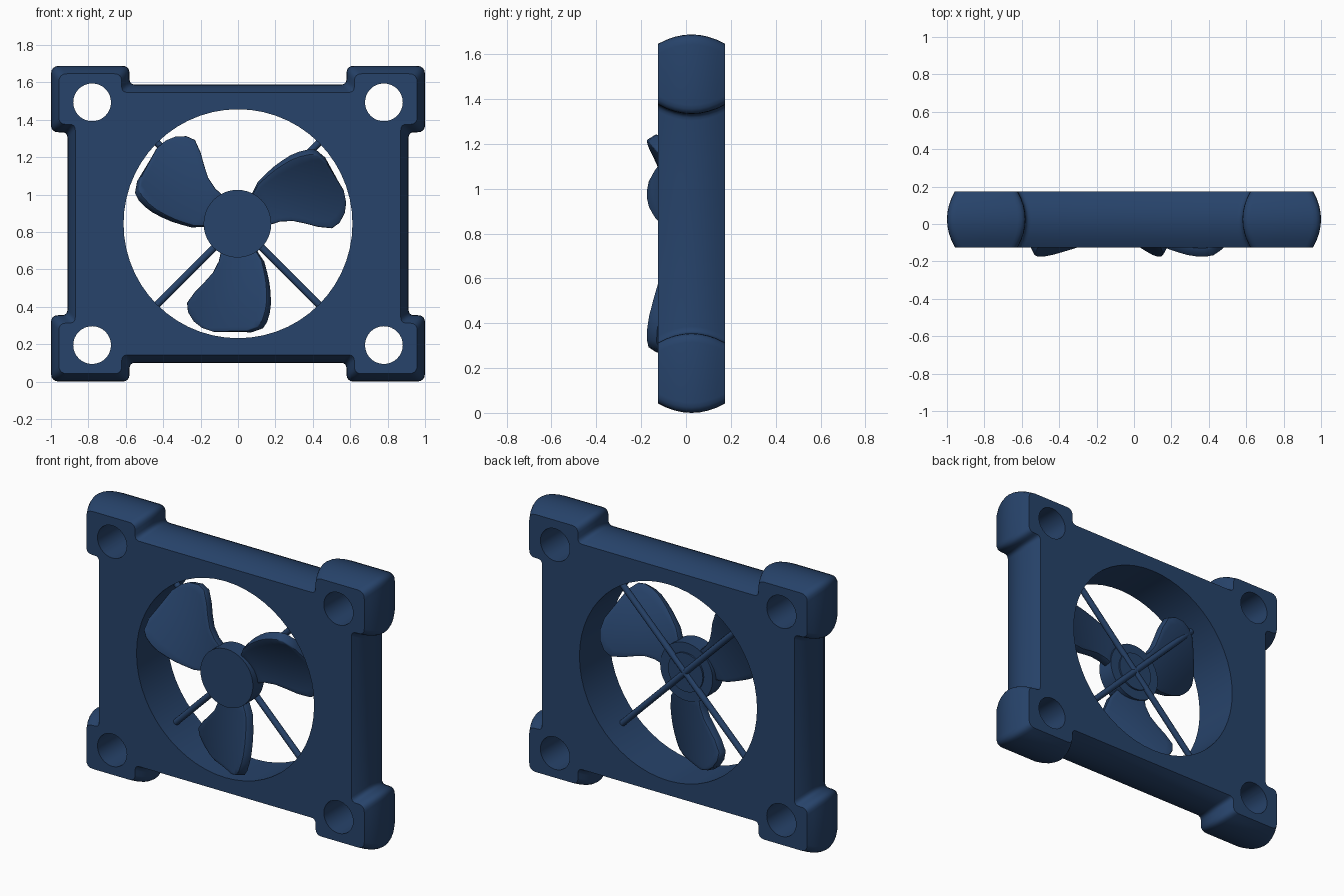
import bpy, bmesh, math
from mathutils import Vector, Matrix

if "Cube" in bpy.data.objects:
    bpy.data.objects.remove(bpy.data.objects["Cube"])

CZ = 0.844
blue = bpy.data.materials.new("dark_blue")
blue.diffuse_color = (0.02, 0.056, 0.145, 1)
blue.use_nodes = True
blue.node_tree.nodes["Principled BSDF"].inputs["Base Color"].default_value = blue.diffuse_color


def make(name, bm):
    bmesh.ops.recalc_face_normals(bm, faces=bm.faces)
    me = bpy.data.meshes.new(name)
    bm.to_mesh(me)
    bm.free()
    me.materials.append(blue)
    ob = bpy.data.objects.new(name, me)
    bpy.context.collection.objects.link(ob)
    return ob


def finish(ob, angle=35):
    bpy.ops.object.select_all(action='DESELECT')
    ob.select_set(True)
    bpy.context.view_layer.objects.active = ob
    bpy.ops.object.convert(target='MESH')
    bpy.ops.object.shade_smooth_by_angle(angle=math.radians(angle))


def add_cyl(bm, x, z, r, y0, y1, n):
    # cylinder along y
    m = Matrix.Translation((x, (y0 + y1) / 2, z)) @ Matrix.Rotation(math.pi / 2, 4, 'X')
    bmesh.ops.create_cone(bm, cap_ends=True, segments=n, radius1=r, radius2=r,
                          depth=y1 - y0, matrix=m)


def outline(d):
    # frame outline with corner lugs, inset by d, corners filleted
    q = [(.912 - d, .489 + d, .03), (1 - d, .489 + d, .04), (1 - d, .844 - d, .045),
         (.58 + d, .844 - d, .04), (.58 + d, .744 - d, .03)]
    pts = (q + [(-x, z, r) for x, z, r in reversed(q)]
           + [(-x, -z, r) for x, z, r in q] + [(x, -z, r) for x, z, r in reversed(q)])
    out = []
    for i, (x, z, r) in enumerate(pts):
        p = Vector((x, z))
        a = Vector(pts[i - 1][:2]) - p
        b = Vector(pts[(i + 1) % len(pts)][:2]) - p
        a, b = p + a.normalized() * r, p + b.normalized() * r
        for k in range(5):
            t = k / 4
            out.append(a * (1 - t) ** 2 + p * (2 * t * (1 - t)) + b * t * t)
    return out


# frame: barrel-sided slab
bm = bmesh.new()
rings = []
for i in range(9):
    t = i / 4 - 1
    rings.append([bm.verts.new((p.x, 0.025 + 0.15 * t, CZ + p.y))
                  for p in outline(0.042 * t * t)])
for r0, r1 in zip(rings, rings[1:]):
    for i in range(len(r0)):
        j = (i + 1) % len(r0)
        bm.faces.new((r0[i], r0[j], r1[j], r1[i]))
bm.faces.new(rings[0])
bm.faces.new(rings[-1])
frame = make("fan_frame", bm)

# main opening and screw holes
bm = bmesh.new()
add_cyl(bm, 0, CZ, 0.612, -0.5, 0.5, 56)
for sx in (-1, 1):
    for sz in (-1, 1):
        add_cyl(bm, sx * 0.78, CZ + sz * 0.649, 0.101, -0.5, 0.5, 32)
cutter = make("hole_cutter", bm)
cutter.hide_render = True
mod = frame.modifiers.new("holes", 'BOOLEAN')
mod.operation, mod.solver, mod.object = 'DIFFERENCE', 'EXACT', cutter
finish(frame)
bpy.data.objects.remove(cutter)

# hub with a small motor plate behind
bm = bmesh.new()
add_cyl(bm, -0.003, CZ, 0.181, -0.107, 0.0, 40)
finish(make("hub", bm))
bm = bmesh.new()
add_cyl(bm, -0.003, CZ, 0.12, -0.02, 0.01, 32)
finish(make("motor_plate", bm))

# crossed support struts
for s in (-1, 1):
    bm = bmesh.new()
    m = (Matrix.Translation((0, 0.008, CZ))
         @ Matrix.Rotation(s * math.pi / 4, 4, 'Y'))
    bmesh.ops.create_cone(bm, cap_ends=True, segments=12, radius1=0.019, radius2=0.019,
                          depth=1.24, matrix=m)
    finish(make("strut", bm))

# blades: rows of (distance from hub, left edge, right edge)
rows = [(.13, -.085, .09), (.2, -.10, .135), (.26, -.13, .15), (.31, -.175, .16),
        (.36, -.225, .165), (.42, -.268, .167), (.47, -.262, .16), (.52, -.23, .145),
        (.555, -.185, .122), (.578, -.12, .06)]
N = 10
for b in range(3):
    bm = bmesh.new()
    rot = Matrix.Rotation(-b * math.tau / 3, 4, 'Y')
    grid = []
    for r, xl, xr in rows:
        row = []
        for k in range(N + 1):
            x = xl + (xr - xl) * k / N
            y = -.045 - x * r - .08 * (r - .2) - .4 * x * x
            row.append(bm.verts.new(rot @ Vector((x, y, -r)) + Vector((0, 0, CZ))))
        grid.append(row)
    for r0, r1 in zip(grid, grid[1:]):
        for k in range(N):
            bm.faces.new((r0[k], r0[k + 1], r1[k + 1], r1[k]))
    blade = make("blade", bm)
    sol = blade.modifiers.new("thickness", 'SOLIDIFY')
    sol.thickness, sol.offset = 0.056, 0
    bev = blade.modifiers.new("soft_rim", 'BEVEL')
    bev.width, bev.segments, bev.limit_method = 0.014, 2, 'ANGLE'
    bev.angle_limit = math.radians(50)
    finish(blade, 40)
